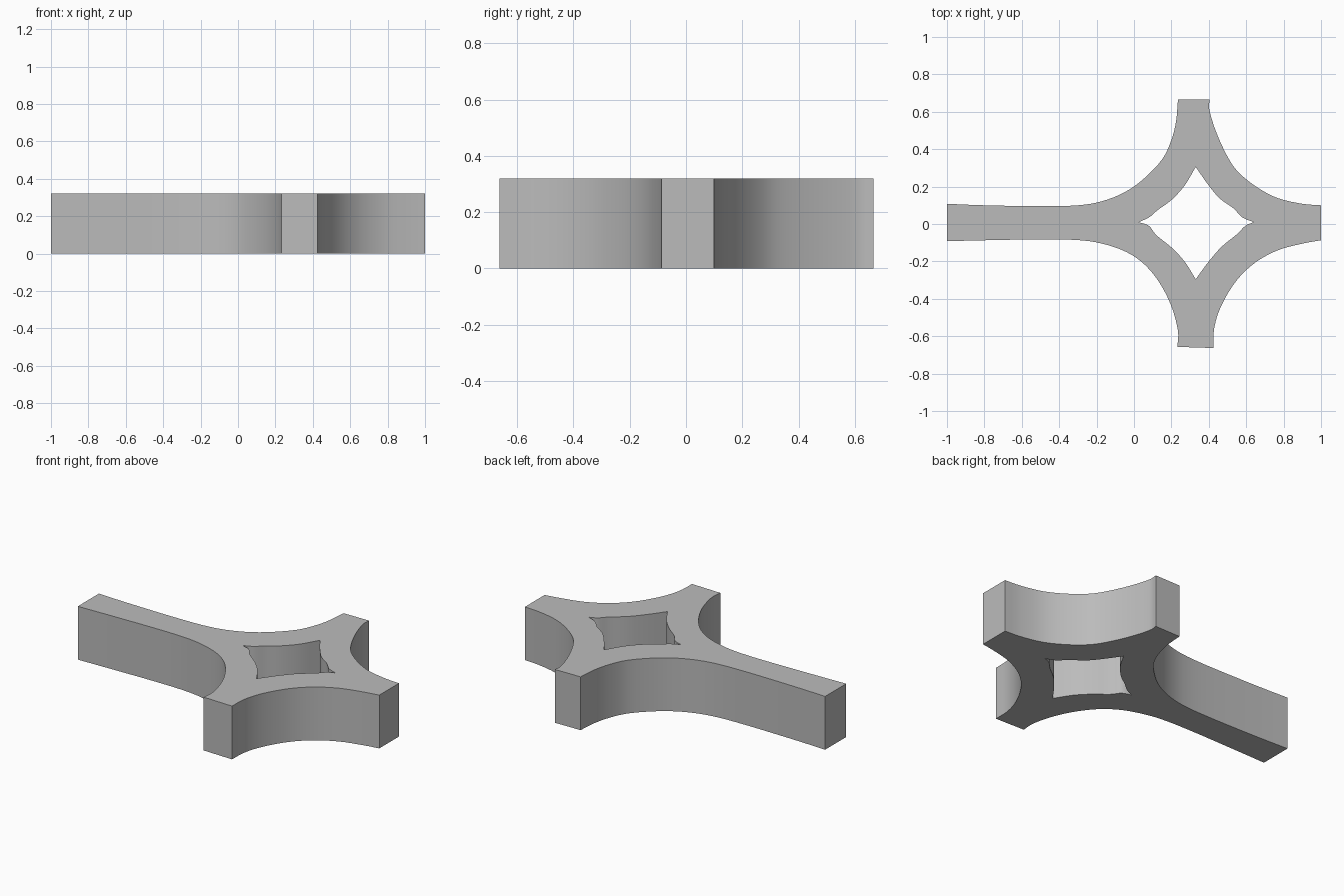
import bpy
import bmesh
from mathutils import Vector

if "Cube" in bpy.data.objects:
    bpy.data.objects.remove(bpy.data.objects["Cube"])

HEIGHT = 0.32
STEPS = 4

# Concave sides of the outer outline, clockwise from the long arm's tip
OUTER = [
    [(-1, .108), (-.8, .1), (-.5, .095), (-.3, .1), (-.17, .122), (-.05, .17),
     (.05, .24), (.15, .345), (.2, .45), (.225, .55), (.235, .665)],
    [(.405, .667), (.403, .61), (.44, .49), (.5, .36), (.56, .275), (.66, .195),
     (.77, .138), (.9, .108), (1, .1)],
    [(1, -.087), (.9, -.105), (.77, -.14), (.65, -.205), (.55, -.3),
     (.47, -.43), (.43, -.55), (.424, -.663)],
    [(.232, -.657), (.235, -.57), (.2, -.44), (.14, -.32), (.06, -.22),
     (-.04, -.15), (-.17, -.105), (-.3, -.086), (-.5, -.082), (-.8, -.087), (-1, -.092)],
]
# Sides of the four-pointed opening
INNER = [
    [(.025, .01), (.08, .035), (.13, .077), (.2, .128), (.27, .205), (.33, .305)],
    [(.33, .305), (.4, .205), (.46, .135), (.53, .085), (.58, .035), (.64, .01)],
    [(.64, .01), (.595, -.01), (.55, -.055), (.47, -.12), (.4, -.2), (.33, -.295)],
    [(.33, -.295), (.27, -.2), (.2, -.125), (.12, -.06), (.08, -.01), (.025, .01)],
]


def smooth_path(points):
    """Catmull-Rom samples through the points, ends included."""
    p = [Vector(q) for q in points]
    p = [2 * p[0] - p[1]] + p + [2 * p[-1] - p[-2]]
    out = []
    for a, b, c, d in zip(p, p[1:], p[2:], p[3:]):
        for i in range(STEPS):
            t = i / STEPS
            out.append(0.5 * (2 * b + (c - a) * t + (2 * a - 5 * b + 4 * c - d) * t ** 2
                              + (3 * b - a - 3 * c + d) * t ** 3))
    return out + [p[-2]]


def outline(sides):
    """Join the sides into one closed loop without repeated corners."""
    loop = []
    for side in sides:
        for q in smooth_path(side):
            if not loop or (q - loop[-1]).length > 1e-4:
                loop.append(q)
    if (loop[0] - loop[-1]).length < 1e-4:
        loop.pop()
    return loop


# Flat face with an opening, extruded upward
bm = bmesh.new()
edges = []
for sides in (OUTER, INNER):
    verts = [bm.verts.new((q.x, q.y, 0)) for q in outline(sides)]
    edges += [bm.edges.new((v, verts[i - 1])) for i, v in enumerate(verts)]
bmesh.ops.triangle_fill(bm, use_beauty=True, use_dissolve=False, edges=edges)
top = bmesh.ops.extrude_face_region(bm, geom=bm.faces[:], use_keep_orig=True)
bmesh.ops.translate(bm, vec=(0, 0, HEIGHT),
                    verts=[g for g in top["geom"] if isinstance(g, bmesh.types.BMVert)])
bmesh.ops.recalc_face_normals(bm, faces=bm.faces[:])

mesh = bpy.data.meshes.new("four_armed_block")
bm.to_mesh(mesh)
bm.free()
block = bpy.data.objects.new("four_armed_block", mesh)
bpy.context.collection.objects.link(block)

grey = bpy.data.materials.new("plain_grey")
grey.diffuse_color = (0.5, 0.5, 0.5, 1)
grey.use_nodes = True
grey.node_tree.nodes["Principled BSDF"].inputs["Base Color"].default_value = grey.diffuse_color
mesh.materials.append(grey)

# Smooth curved walls, crisp rims and corners
bpy.context.view_layer.objects.active = block
block.select_set(True)
bpy.ops.object.shade_smooth_by_angle(angle=0.5)
